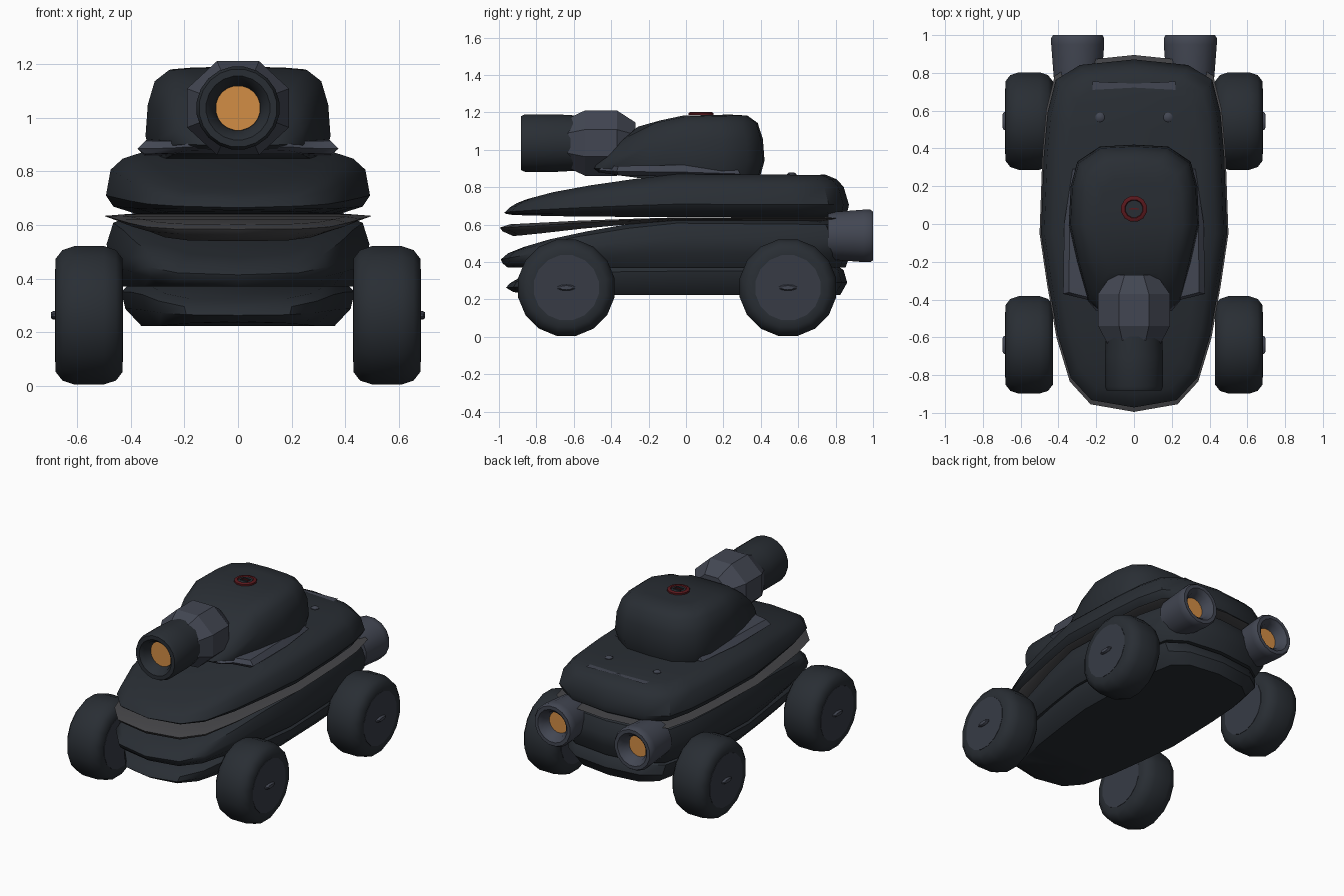
import bpy, math

if "Cube" in bpy.data.objects:
    bpy.data.objects.remove(bpy.data.objects["Cube"])

def material(name, rgb):
    m = bpy.data.materials.new(name)
    m.diffuse_color = (*rgb, 1)
    m.use_nodes = True
    m.node_tree.nodes["Principled BSDF"].inputs["Base Color"].default_value = m.diffuse_color
    return m

DARK = material("dark_paint", (.022, .027, .034))
STEEL = material("blue_steel", (.055, .062, .085))
HUB = material("hub_grey", (.038, .044, .06))
TRIM = material("grey_trim", (.06, .06, .065))
GLOW = material("orange_glow", (.65, .27, .06))
RED = material("red_paint", (.1, .009, .012))

def make(name, verts, faces, mat, angle=40):
    me = bpy.data.meshes.new(name)
    me.from_pydata(verts, [], faces)
    me.materials.append(mat)
    ob = bpy.data.objects.new(name, me)
    bpy.context.collection.objects.link(ob)
    bpy.ops.object.select_all(action='DESELECT')
    ob.select_set(True)
    bpy.context.view_layer.objects.active = ob
    bpy.ops.object.mode_set(mode='EDIT')
    bpy.ops.mesh.select_all(action='SELECT')
    bpy.ops.mesh.normals_make_consistent(inside=False)
    bpy.ops.object.mode_set(mode='OBJECT')
    bpy.ops.object.shade_smooth_by_angle(angle=math.radians(angle))
    return ob

def interp(table, y):
    if y <= table[0][0]:
        return table[0][1]
    for (a, p), (b, q) in zip(table, table[1:]):
        if y <= b:
            return p + (q - p) * (y - a) / (b - a)
    return table[-1][1]

def shell(name, half, bottom, top, rings, mat):
    """Stack scaled copies of a plan outline between two side profiles."""
    yc = (half[0][1] + half[-1][1]) / 2
    n = len(half)
    full = half + [(-x, y) for x, y in half[-2:0:-1]]
    m = len(full)
    verts, faces = [], []
    for sx, sy, t in rings:
        for x, y in full:
            y = yc + (y - yc) * sy
            lo, hi = interp(bottom, y), interp(top, y)
            verts.append((x * sx, y, lo + (hi - lo) * t))
    for k in range(len(rings) - 1):
        for i in range(m):
            j = (i + 1) % m
            faces.append((k*m + i, k*m + j, k*m + m + j, k*m + m + i))
    for base in (0, (len(rings) - 1) * m):
        for i in range(n - 1):
            f = [i, i + 1, (m - i - 1) % m, (m - i) % m]
            faces.append([base + v for v in dict.fromkeys(f)])
    return make(name, verts, faces, mat)

def lathe(name, profile, axis, centre, mat, sides=16, squash=(1, 1), angle=40):
    """Turn (radius, distance) points about the x, y or z axis."""
    verts, faces = [], []
    for r, d in profile:
        for i in range(sides):
            a = 2 * math.pi * (i + .5) / sides
            u, v = r * math.cos(a) * squash[0], r * math.sin(a) * squash[1]
            p = {'x': (d, u, v), 'y': (u, d, v), 'z': (u, v, d)}[axis]
            verts.append([c + q for c, q in zip(centre, p)])
    for k in range(len(profile) - 1):
        for i in range(sides):
            j = (i + 1) % sides
            b = k * sides
            faces.append((b + i, b + j, b + sides + j, b + sides + i))
    faces.append(tuple(range(sides)))
    faces.append(tuple(range(len(verts) - sides, len(verts))))
    return make(name, verts, faces, mat, angle)

# Hull layers share one plan outline
plan = [(0, -.99), (.23, -.95), (.34, -.83), (.41, -.6), (.46, -.32), (.5, -.05),
        (.485, .37), (.465, .6), (.42, .78), (.29, .86), (0, .89)]
shell("lower_hull", plan, [(-.96, .245), (-.85, .23), (-.6, .223)],
      [(-.96, .29), (-.85, .33), (-.5, .38), (.9, .39)],
      [(.72, .93, 0), (.84, .97, .4), (.87, .95, .8), (.8, .9, 1)], DARK)
shell("middle_hull", plan, [(-1, .37), (.9, .37)],
      [(-1, .44), (-.92, .465), (-.7, .53), (-.4, .59), (-.1, .635), (.9, .625)],
      [(.86, .96, 0), (.96, .99, .3), (.98, 1, .6), (.93, .96, .9), (.8, .87, 1)], DARK)
shell("trim_band", plan, [(-.98, .535), (-.85, .545), (-.5, .585), (-.1, .62), (.9, .62)],
      [(-.98, .60), (-.5, .625), (0, .64), (.9, .64)],
      [(.8, .93, 0), (.97, .99, .45), (1, 1.005, .75), (.87, .95, 1)], TRIM)
shell("upper_hull", plan, [(-.98, .653), (-.6, .643), (.9, .638)],
      [(-.99, .68), (-.93, .715), (-.65, .79), (-.27, .845), (-.05, .87), (.9, .865)],
      [(.76, .93, 0), (.93, .97, .12), (.985, .98, .3), (.95, .95, .72),
       (.86, .91, .9), (.72, .85, 1)], DARK)

# Turret with its skirt
shell("turret_skirt",
      [(0, -.5), (.2, -.46), (.25, -.4), (.375, -.37), (.37, 0), (.325, .29), (0, .29)],
      [(-.5, .885), (-.27, .85), (.3, .86)], [(-.5, .905), (-.3, .918), (.2, .92), (.3, .885)],
      [(.93, .97, 0), (1, 1, .4), (.92, .97, 1)], STEEL)
shell("turret",
      [(0, -.5), (.15, -.49), (.245, -.4), (.3, -.2), (.345, 0), (.335, .2),
       (.3, .33), (.18, .41), (0, .42)],
      [(-.5, .89), (-.25, .84), (.36, .86)],
      [(-.5, .925), (-.42, .98), (-.27, 1.12), (-.05, 1.182), (.3, 1.19)],
      [(.94, .95, 0), (1, 1, .25), (.975, .98, .6), (.9, .92, .86), (.75, .8, .98),
       (.55, .6, 1)], DARK)

# Cannon
oct_r = 1 / math.cos(math.pi / 8)
lathe("cannon_mount", [(.14*oct_r, -.635), (.19*oct_r, -.54), (.19*oct_r, -.37), (.12*oct_r, -.27)],
      'y', (0, 0, 1.036), STEEL, 8, (1, .92), 25)
lathe("cannon_barrel", [(.148, -.56), (.156, -.70), (.156, -.86), (.146, -.882), (.12, -.882),
      (.1, -.86), (.085, -.8)], 'y', (0, 0, 1.036), DARK, 20)
lathe("cannon_glow", [(.084, -.812), (.084, -.79)], 'y', (0, 0, 1.036), GLOW, 20)

# Wheels, exhausts and deck bolts on both sides
for side, s in (("right", 1), ("left", -1)):
    for end, y in (("front", -.64), ("rear", .545)):
        c = (s * .555, y, .263)
        lathe(f"{end}_{side}_tyre", [(.175, -.125), (.215, -.125), (.248, -.1), (.263, -.055),
              (.263, .055), (.248, .1), (.215, .125), (.175, .125)], 'x', c, DARK, 16)
        lathe(f"{end}_{side}_hub", [(.177, -.127), (.177, .127)], 'x', c, HUB, 16)
        lathe(f"{end}_{side}_hub_cap", [(.05, s*.12), (.05, s*.134), (.035, s*.142)],
              'x', c, STEEL, 10, (1, .32))
    c = (s * .298, 0, .54)
    lathe(f"{side}_exhaust", [(.128, .76), (.143, .95), (.143, .985), (.133, 1.0), (.11, 1.0),
          (.085, .975), (.07, .92)], 'y', c, STEEL, 16)
    lathe(f"{side}_exhaust_glow", [(.072, .9), (.072, .93)], 'y', c, GLOW, 16)
    lathe(f"{side}_deck_bolt", [(.025, .855), (.025, .871), (.014, .879)], 'z', (s*.18, .565, 0), STEEL, 10)

# Bow-tie vent on the rear deck
make("deck_vent", [(-.22, .755, .868), (-.22, .71, .868), (0, .722, .87), (.22, .71, .868),
     (.22, .755, .868), (0, .743, .87)], [(0, 1, 2, 5), (5, 2, 3, 4)], STEEL)

# Hatch: red ring around a dark plate with slots
lathe("hatch_ring", [(.045, 1.185), (.07, 1.185), (.07, 1.196), (.062, 1.201), (.05, 1.201),
      (.045, 1.193)], 'z', (0, .08, 0), RED, 12)
lathe("hatch_plate", [(.046, 1.185), (.046, 1.195)], 'z', (0, .08, 0), DARK, 12)
for i, y in enumerate((.065, .08, .095)):
    lathe(f"hatch_slat_{i + 1}", [(.03, 1.19), (.03, 1.2)], 'z', (0, y, 0), RED if i == 1 else DARK, 8, (1, .15))
